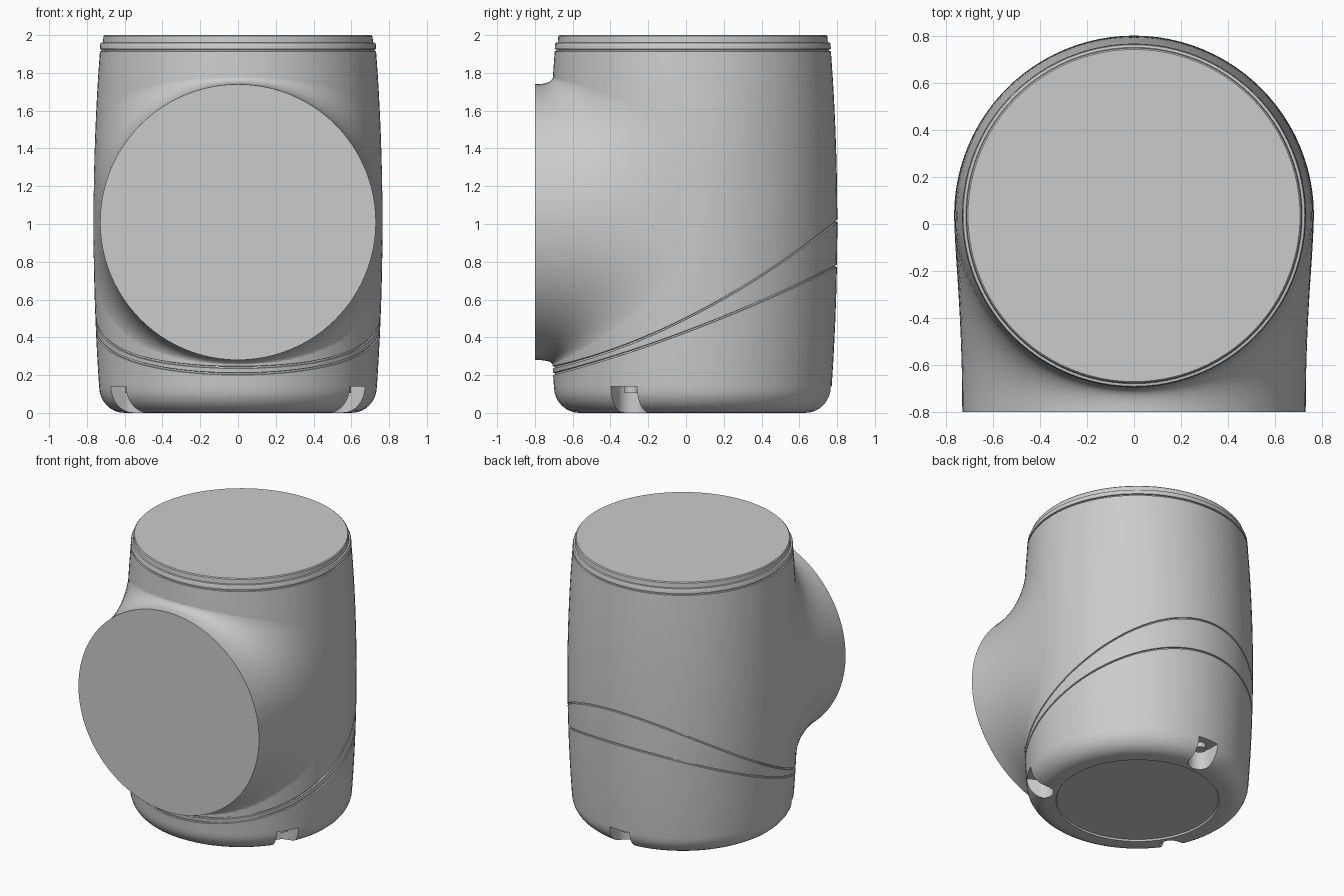
import bpy, bmesh
from math import sin, cos, pi, sqrt, radians
from mathutils import Vector, Matrix

if "Cube" in bpy.data.objects:
    bpy.data.objects.remove(bpy.data.objects["Cube"])

CY = 0.036          # y of the upright body axis
SEG = 96
FZ, FR = 1.01, 0.73  # front port centre height and radius


def body_r(z):
    return 0.765 - 0.04 * (z - 1.0) ** 2


def low_seam(y):
    s = y + 0.73
    return 0.205 + 0.246 * s + 0.085 * s * s


def high_seam(y):
    s = y + 0.73
    return 0.24 + 0.216 * s + 0.192 * s * s


def on_body(phi, r, z):
    """phi is measured from the front (-y) towards +x."""
    return Vector((r * sin(phi), CY - r * cos(phi), z))


def lerp_rows(a, b, n):
    return [(body_r(z), z) for z in (a + (b - a) * i / n for i in range(1, n))]


def groove(z, d=0.009):
    r = body_r(z)
    return [(r, z - 0.006), (r - d, z - 0.004), (r - d, z + 0.004), (r, z + 0.006)]


def column(phi):
    y = CY - 0.76 * cos(phi)
    lo, hi = low_seam(y), high_seam(y)
    rows = [(0.48, 0.012), (0.535, 0.012), (0.54, 0.0)]
    # rounded foot
    for i in range(9):
        a = pi / 2 * (1 - i / 8)
        rows.append((0.6 + (body_r(0.14) - 0.6) * cos(a), 0.14 - 0.14 * sin(a)))
    rows += lerp_rows(0.14, lo, 4) + groove(lo)
    rows += lerp_rows(lo, hi, 3) + groove(hi)
    rows += lerp_rows(hi, 1.78, 12) + [(body_r(1.78), 1.78)]
    # top collar
    rows += groove(1.92) + [(0.729, 1.954), (0.726, 1.959), (0.715, 1.961),
                            (0.712, 1.994), (0.706, 2.0)]
    return rows


def make_object(name, bm):
    bmesh.ops.recalc_face_normals(bm, faces=bm.faces)
    me = bpy.data.meshes.new(name)
    bm.to_mesh(me)
    bm.free()
    ob = bpy.data.objects.new(name, me)
    bpy.context.collection.objects.link(ob)
    return ob


def loft(name, cols, caps):
    """Skin closed rings; cols[i][j] is ring j at position i."""
    bm = bmesh.new()
    v = [[bm.verts.new(p) for p in c] for c in cols]
    n, m = len(v), len(v[0])
    for i in range(n):
        a, b = v[i], v[(i + 1) % n]
        for j in range(m - 1):
            bm.faces.new((a[j], b[j], b[j + 1], a[j + 1]))
    for j in caps:
        bm.faces.new([c[j] for c in v])
    return make_object(name, bm)


def activate(ob):
    bpy.ops.object.select_all(action='DESELECT')
    ob.select_set(True)
    bpy.context.view_layer.objects.active = ob


def smooth(ob, angle=30):
    activate(ob)
    bpy.ops.object.shade_smooth_by_angle(angle=radians(angle))


# Upright housing with slanted seam grooves
cols = []
for i in range(SEG):
    phi = 2 * pi * i / SEG
    cols.append([on_body(phi, r, z) for r, z in column(phi)])
housing = loft("housing", cols, (0, -1))

# Three foot notches at 120 degrees: stadium-shaped cutters, each with a screw
for k in range(3):
    ang = radians(90 + 120 * k)
    place = Matrix.Translation((0, CY, 0)) @ Matrix.Rotation(ang, 4, 'Z')
    outline = [(0.645 - 0.08 * sin(pi * i / 12), 0.08 * cos(pi * i / 12)) for i in range(13)]
    outline += [(0.95, -0.08), (0.95, 0.08)]
    bm = bmesh.new()
    f = bm.faces.new([bm.verts.new((x, y, -0.1)) for x, y in outline])
    top = bmesh.ops.extrude_face_region(bm, geom=[f])["geom"]
    for e in top:
        if isinstance(e, bmesh.types.BMVert):
            e.co.z = 0.14
    bm.transform(place)
    cutter = make_object("notch_cutter", bm)
    cutter.hide_render = True
    mod = housing.modifiers.new("notch", 'BOOLEAN')
    mod.operation, mod.solver, mod.object = 'DIFFERENCE', 'EXACT', cutter
    activate(housing)
    bpy.ops.object.modifier_apply(modifier=mod.name)
    bpy.data.objects.remove(cutter)

    bm = bmesh.new()
    bmesh.ops.create_cone(bm, cap_ends=True, segments=20, radius1=0.04, radius2=0.04,
                          depth=0.04, matrix=place @ Matrix.Translation((0.645, 0, 0.125)))
    smooth(make_object("notch_screw", bm))
smooth(housing)

# Front port: flat disc whose wall blends tangentially into the housing
cols = []
STEPS = 14
for i in range(SEG):
    t = 2 * pi * i / SEG
    c, s = cos(t), sin(t)
    sx = 1 if c >= 0 else -1
    p0 = Vector((FR * c, -0.8, FZ + FR * s))
    corner = Vector((p0.x, CY - sqrt(body_r(p0.z) ** 2 - p0.x ** 2), p0.z))
    phi = sx * pi / 2 * abs(c)
    edge = 1.785 if s > 0 else high_seam(CY - 0.76 * cos(phi)) + 0.008
    z = FZ + (edge - FZ) * abs(s) ** 0.5
    p1 = on_body(phi, body_r(z) - 0.001, z)
    normal = Vector((sin(phi), -cos(phi), 0.08 * (z - 1.0))).normalized()
    d = corner - p1
    d -= normal * d.dot(normal)
    h0 = p0.lerp(corner, 0.7)
    h1 = p1 + d * 0.7
    ring = []
    for j in range(STEPS + 1):
        u = j / STEPS
        w = 1 - u
        ring.append(p0 * w ** 3 + h0 * 3 * w * w * u + h1 * 3 * w * u * u + p1 * u ** 3)
    cols.append(ring)
port = loft("front_port", cols, (0,))
smooth(port, 40)
